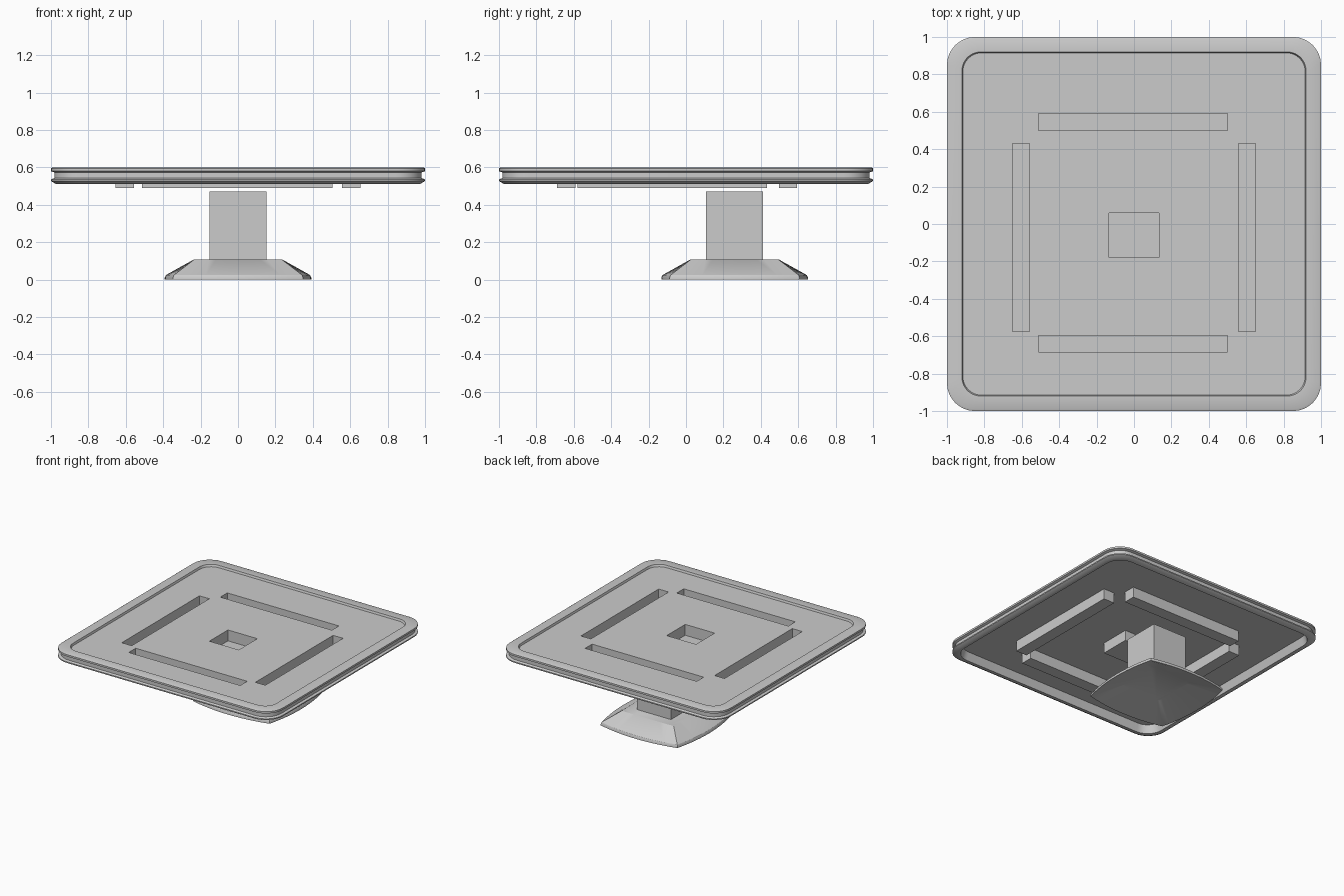
import bpy, bmesh
from math import sin, cos, pi, radians

if "Cube" in bpy.data.objects:
    bpy.data.objects.remove(bpy.data.objects["Cube"])


def rounded_square(half, r, z, n=8):
    """Closed ring of points: square with rounded corners."""
    pts = []
    for q in range(4):
        a0 = q * pi / 2
        sx = 1 if q in (0, 3) else -1
        sy = 1 if q in (0, 1) else -1
        for i in range(n + 1):
            a = a0 + pi / 2 * i / n
            pts.append((sx * (half - r) + r * cos(a), sy * (half - r) + r * sin(a), z))
    return pts


def bulged_square(corner, middle, z, y0, n=12):
    """Closed ring of points: square whose sides bow outward."""
    pts = []
    for q in range(4):
        c, s = round(cos(q * pi / 2)), round(sin(q * pi / 2))
        for i in range(n):
            t = -1 + 2 * i / n
            x, y = corner + (middle - corner) * (1 - t * t), t * corner
            pts.append((x * c - y * s, x * s + y * c + y0, z))
    return pts


def loft(name, rings):
    """Skin a list of rings and cap both ends."""
    bm = bmesh.new()
    loops = [[bm.verts.new(p) for p in ring] for ring in rings]
    n = len(loops[0])
    for a, b in zip(loops, loops[1:]):
        for i in range(n):
            j = (i + 1) % n
            bm.faces.new((a[i], a[j], b[j], b[i]))
    bm.faces.new(loops[0])
    bm.faces.new(loops[-1])
    bmesh.ops.recalc_face_normals(bm, faces=bm.faces)
    me = bpy.data.meshes.new(name)
    bm.to_mesh(me)
    bm.free()
    ob = bpy.data.objects.new(name, me)
    bpy.context.collection.objects.link(ob)
    return ob


def box(name, x0, x1, y0, y1, z0, z1):
    return loft(name, [[(x0, y0, z), (x1, y0, z), (x1, y1, z), (x0, y1, z)] for z in (z0, z1)])


def smooth(ob, angle):
    bpy.ops.object.select_all(action='DESELECT')
    ob.select_set(True)
    bpy.context.view_layer.objects.active = ob
    bpy.ops.object.shade_smooth_by_angle(angle=radians(angle))


def boolean(ob, other, op):
    bpy.context.view_layer.objects.active = ob
    mod = ob.modifiers.new(op, 'BOOLEAN')
    mod.operation, mod.solver, mod.object = op, 'EXACT', other
    bpy.ops.object.modifier_apply(modifier=mod.name)
    bpy.data.objects.remove(other)


# Table top: thin recessed panel with a grooved, hanging rim (half size, radius, z)
rim = [(0.915, 0.10, 0.583), (0.92, 0.10, 0.60), (0.99, 0.145, 0.60), (1.0, 0.15, 0.595),
       (1.0, 0.15, 0.58), (0.982, 0.14, 0.573), (0.982, 0.14, 0.543), (1.0, 0.15, 0.536),
       (1.0, 0.15, 0.527), (0.975, 0.14, 0.512), (0.95, 0.13, 0.512), (0.93, 0.11, 0.575)]
top = loft("table_top", [rounded_square(*r) for r in rim])

# Four slots and the central pocket: x0, x1, y0, y1, floor z
pockets = [(-0.51, 0.50, 0.50, 0.59, 0.49), (-0.51, 0.50, -0.685, -0.595, 0.49),
           (-0.65, -0.56, -0.575, 0.43, 0.49), (0.56, 0.65, -0.575, 0.43, 0.49),
           (-0.133, 0.133, -0.18, 0.06, 0.49)]
w = 0.004
for x0, x1, y0, y1, z in pockets:
    boolean(top, box("shell", x0 - w, x1 + w, y0 - w, y1 + w, z, 0.579), 'UNION')
for x0, x1, y0, y1, z in pockets:
    boolean(top, box("cutter", x0, x1, y0, y1, z + w, 0.65), 'DIFFERENCE')
smooth(top, 30)

# Foot: bowed square, hollow underneath (corner, side middle, z)
Y = 0.26
foot_rings = [(0.235, 0.238, 0.107), (0.342, 0.385, 0.025), (0.347, 0.392, 0.012),
              (0.347, 0.392, 0.0), (0.337, 0.38, 0.0), (0.177, 0.177, 0.08)]
foot = loft("foot", [bulged_square(c, m, z, Y) for c, m, z in foot_rings])
smooth(foot, 30)

# Square column
box("column", -0.153, 0.153, Y - 0.153, Y + 0.153, 0.10, 0.47)
